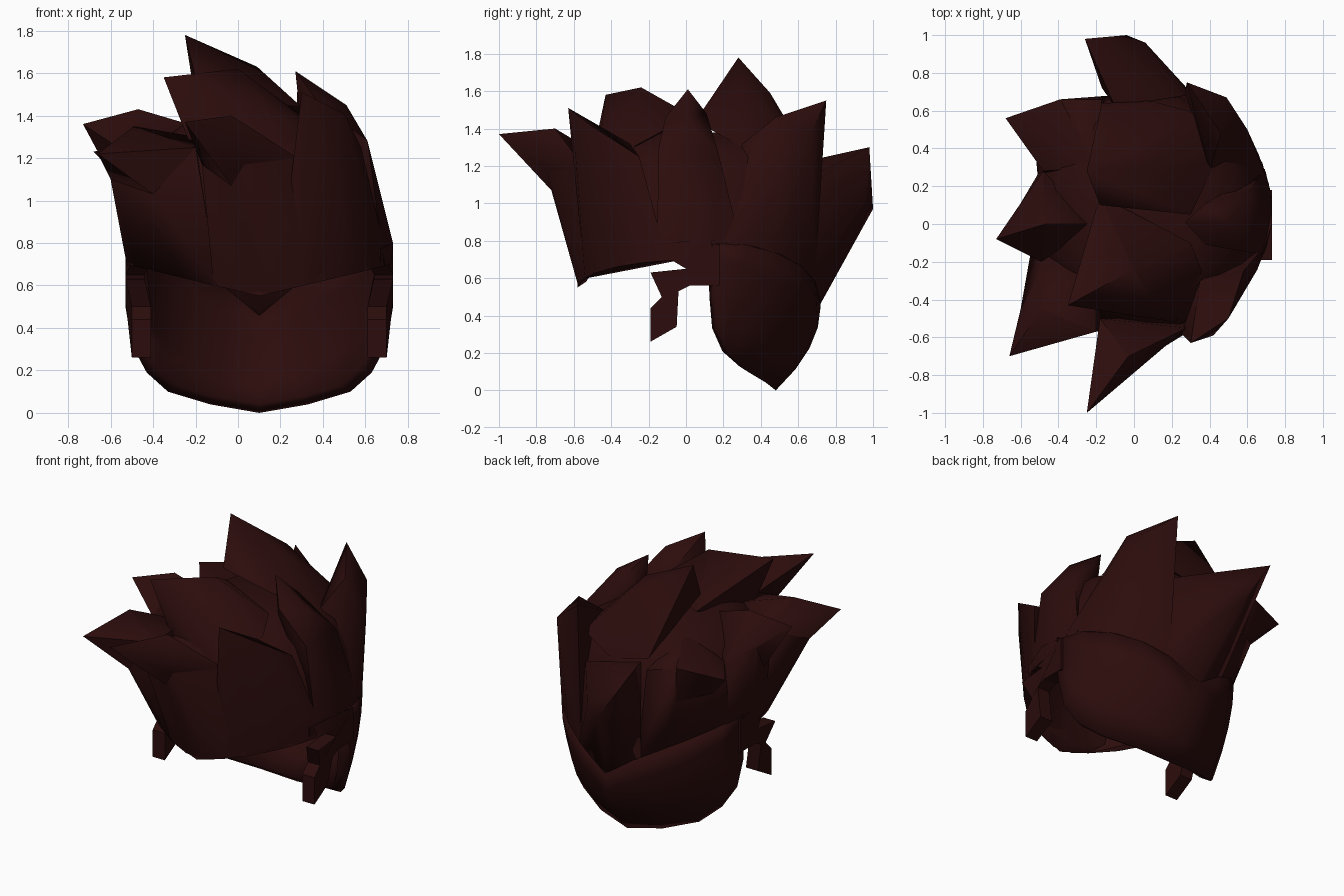
import bpy, bmesh, math
from mathutils import Vector

cube = bpy.data.objects.get("Cube")
if cube:
    bpy.data.objects.remove(cube)

hair = bpy.data.materials.new("dark_red_brown")
hair.use_nodes = True
colour = (0.025, 0.0037, 0.0037, 1)
hair.diffuse_color = colour
hair.node_tree.nodes["Principled BSDF"].inputs["Base Color"].default_value = colour

MIDDLE = 0.1  # the skull sits slightly to one side of the swept spikes


def finish(bm, name, angle=60):
    bmesh.ops.recalc_face_normals(bm, faces=bm.faces[:])
    mesh = bpy.data.meshes.new(name)
    bm.to_mesh(mesh)
    bm.free()
    mesh.materials.append(hair)
    obj = bpy.data.objects.new(name, mesh)
    bpy.context.collection.objects.link(obj)
    bpy.ops.object.select_all(action='DESELECT')
    obj.select_set(True)
    bpy.context.view_layer.objects.active = obj
    bpy.ops.object.shade_smooth_by_angle(angle=math.radians(angle))
    return obj


def rim(degrees):
    """Lower edge of the spiky top: a shallow V in front, a deeper V behind."""
    a = math.radians(degrees)
    c, s = abs(math.cos(a)), math.sin(a)
    z = 0.55 + 0.15 * c if s < -0.01 else 0.45 + 0.35 * c ** 0.8
    return Vector((MIDDLE + 0.63 * math.cos(a), 0.07 + 0.65 * s, z))


def bridge(bm, rows, closed):
    for low, high in zip(rows, rows[1:]):
        count = len(low)
        for i in range(count if closed else count - 1):
            j = (i + 1) % count
            bm.faces.new((low[i], low[j], high[j], high[i]))


def hull(bm, points):
    verts = [bm.verts.new(p) for p in points]
    bmesh.ops.convex_hull(bm, input=verts)
    loose = [v for v in bm.verts if not v.link_faces]
    bmesh.ops.delete(bm, geom=loose, context='VERTS')


def lock(name, base, shoulders, tip=None):
    """A hair lock: a body from the rim to the shoulders, then a flared tip."""
    bm = bmesh.new()
    roots = []
    if base:
        start, end = base
        roots = [rim(start + (end - start) * i / 4) for i in range(5)]
    hull(bm, roots + shoulders)
    if tip:
        hull(bm, shoulders + [tip])
    finish(bm, name)


# Core under the spikes, hollow below to fit a head
bm = bmesh.new()
SIDES = 20


def oval(z, cx, rx, ry):
    return [bm.verts.new((cx + rx * math.cos(math.tau * i / SIDES),
                          0.07 + ry * math.sin(math.tau * i / SIDES), z))
            for i in range(SIDES)]


edge_ring = [bm.verts.new(rim(360 * i / SIDES)) for i in range(SIDES)]
outer = [edge_ring, oval(1.08, 0.06, 0.58, 0.63), oval(1.25, 0.06, 0.49, 0.56),
         oval(1.38, 0.05, 0.28, 0.4)]
inner_edge = []
for v in edge_ring:
    x, y, z = v.co
    inner_edge.append(bm.verts.new((MIDDLE + (x - MIDDLE) * 0.93, 0.07 + (y - 0.07) * 0.93,
                                    z + 0.03)))
inner = [edge_ring, inner_edge, oval(0.9, MIDDLE, 0.53, 0.55),
         oval(1.07, MIDDLE, 0.4, 0.43), oval(1.15, MIDDLE, 0.2, 0.22)]
for rows in (outer, inner):
    bridge(bm, rows, True)
    bm.faces.new(rows[-1])
finish(bm, "hair_core")

# Locks rising from the +x side
lock("left_front_lock", (290, 345), [
    (.3, -.63, 1.51), (.5, -.5, 1.41), (.58, -.25, 1.25), (.35, -.3, 1.32),
    (.42, -.59, 1.25), (.25, -.58, 1.1)])
lock("left_middle_lock", (-20, 20), [
    (.27, .01, 1.61), (.38, -.11, 1.46), (.38, .11, 1.48), (.51, 0, 1.45),
    (.61, -.15, 1.28), (.61, .17, 1.28), (.66, 0, 1.05), (.3, 0, 1.32)])
lock("left_back_lock", (12, 72), [
    (.28, .75, 1.55), (.46, .48, 1.46), (.49, .67, 1.38), (.6, .5, 1.2),
    (.4, .28, 1.3), (.27, .7, 1.15)])

# Locks along the crown, from forehead to nape
lock("forehead_lock", (250, 300), [
    (-.03, -.7, 1.4), (.03, -.73, 1.17), (-.17, -.74, 1.17), (-.03, -.72, 1.07),
    (-.18, -.5, 1.28), (.28, -.55, 1.2)], (-.25, -1, 1.37))
lock("crown_front_lock", None, [
    (0, -.24, 1.62), (.12, -.45, 1.42), (-.22, -.43, 1.42), (.36, -.25, 1.32),
    (-.18, .15, 1.4), (.3, -.1, 1.4), (.22, -.52, 1.15), (-.2, -.4, 1.2)],
    (-.35, -.43, 1.58))
lock("crown_back_lock", None, [
    (-.25, .28, 1.78), (.09, .3, 1.63), (.05, .45, 1.59), (-.18, .1, 1.5),
    (.3, .05, 1.44), (.42, .3, 1.3), (.35, .58, 1.3), (-.17, .64, 1.27), (.1, .65, 1.2)])
lock("nape_lock", (70, 112), [
    (-.26, .98, 1.3), (-.04, 1, .97), (.06, .96, 1.02), (.27, .68, 1.15),
    (-.17, .8, 1.21), (-.1, .62, 1.22), (-.17, .72, .9)])

# Locks flaring out on the -x side
lock("right_front_lock", (188, 252), [
    (-.49, -.45, 1.35), (-.2, -.57, 1.25), (-.2, -.3, 1.3),
    (-.47, -.2, 1.22), (-.6, -.45, 1.1), (-.4, -.59, 1.03)], (-.66, -.7, 1.22))
lock("right_middle_lock", (160, 200), [
    (-.47, 0, 1.43), (-.2, 0, 1.35), (-.6, .11, 1.25), (-.48, .28, 1.18),
    (-.49, -.2, 1.2), (-.58, 0, 1.08)], (-.73, -.08, 1.36))
lock("right_back_lock", (110, 165), [
    (-.39, .66, 1.27), (-.17, .66, 1.2), (-.2, .3, 1.33), (-.48, .28, 1.2),
    (-.53, .47, 1.07), (-.36, .62, 1.02)], (-.68, .56, 1.23))

# Rounded shell over the back of the head, tapering to the nape
half = [(.63, .15, .5), (.6, .17, .32), (.53, .23, .19), (.43, .33, .1),
        (.23, .43, .04)]
edge = half + [(0, .48, 0)] + [(-x, y, z) for x, y, z in reversed(half)]
bm = bmesh.new()
rows = []
for step in range(5):
    t = step / 4
    row = []
    for i, (x, y, z) in enumerate(edge):
        top = rim(6 + 168 * i / (len(edge) - 1))
        low = Vector((MIDDLE + x, y, z))
        p = top.lerp(low, t * t)
        p.z = top.z + (low.z - top.z) * t
        row.append(bm.verts.new(p))
    rows.append(row)
bridge(bm, rows, False)
shell = finish(bm, "back_shell")
centre = Vector((MIDDLE, 0.1, 0.5))
face = shell.data.polygons[len(shell.data.polygons) // 2]
outward = face.normal.dot(face.center - centre) > 0
solid = shell.modifiers.new("thickness", 'SOLIDIFY')
solid.thickness = 0.07
solid.offset = -1 if outward else 1

# Sideburns in front of the ears, joined to the shell above the ear notch
outline = [(.18, .56), (.02, .56), (-.04, .53), (-.05, .34), (-.19, .26),
           (-.19, .44), (-.13, .5), (-.19, .63), (0, .65), (-.1, .71),
           (-.2, .71), (-.2, .77), (0, .8), (.18, .78)]
for name, side in (("left_sideburn", 1), ("right_sideburn", -1)):
    bm = bmesh.new()
    corners = []
    for y, z in outline:
        out = 0.54 if z > 0.5 else 0.51
        if z > 0.7 and y < -0.05:  # tuck the top under the fringe
            out += 0.3 * y
        corners.append(bm.verts.new((MIDDLE + side * out, y, z)))
    flat = bm.faces.new(corners)
    grown = bmesh.ops.extrude_face_region(bm, geom=[flat])
    moved = [v for v in grown["geom"] if isinstance(v, bmesh.types.BMVert)]
    bmesh.ops.translate(bm, verts=moved, vec=(side * 0.09, 0, 0))
    finish(bm, name, 20)
